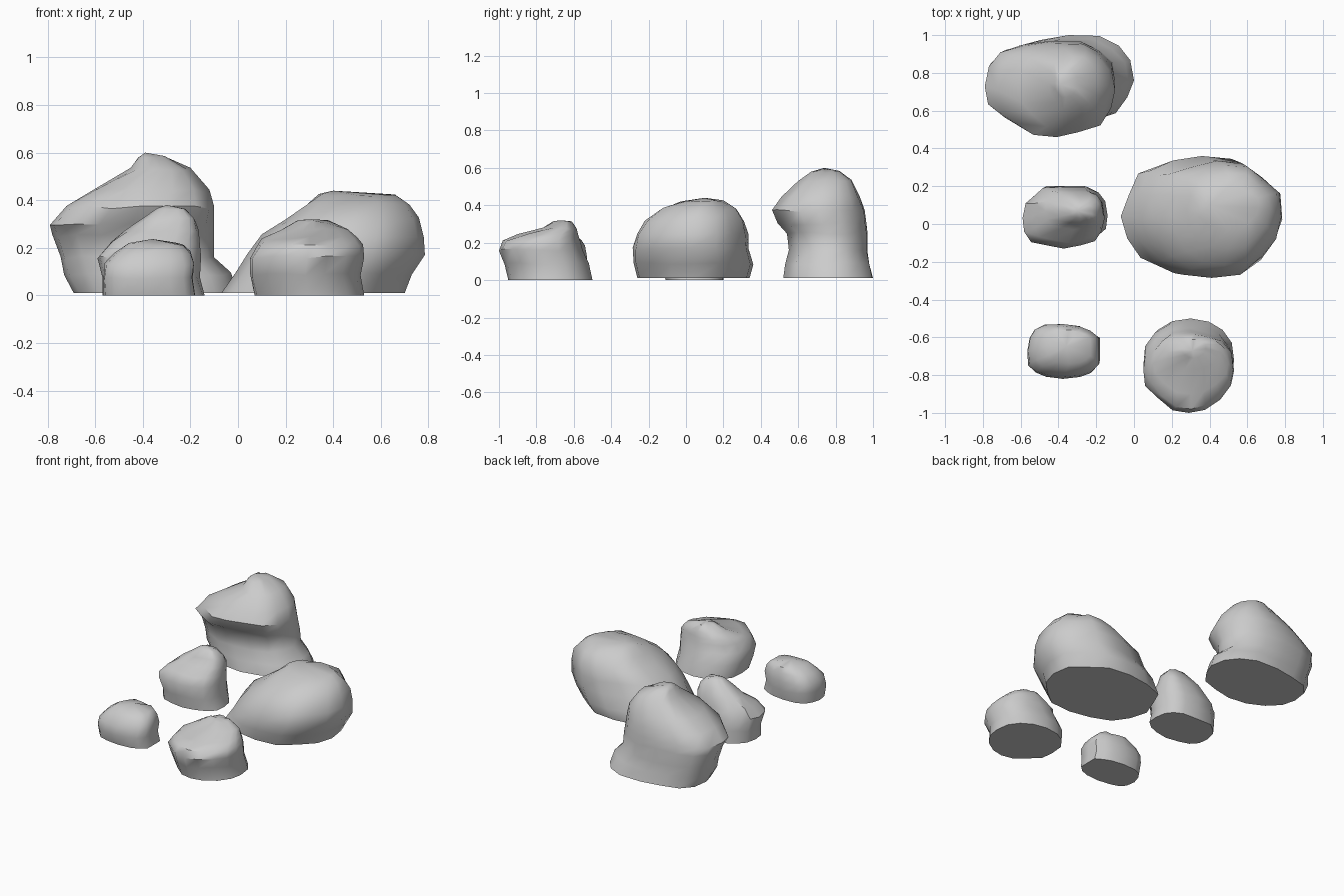
import bpy, bmesh, math, random

if "Cube" in bpy.data.objects:
    bpy.data.objects.remove(bpy.data.objects["Cube"])

SIDES = 16


def spow(v, e):
    return math.copysign(abs(v) ** e, v)


def rock(name, seed, levels, apex, front=0.85, back=0.85):
    """Loft rounded rings; each level is (z, x_min, x_max, y_min, y_max)."""
    rng = random.Random(seed)
    bm = bmesh.new()
    column = [rng.uniform(-0.05, 0.05) for _ in range(SIDES)]
    rings = []
    for i, (z, x0, x1, y0, y1) in enumerate(levels):
        ring = []
        for k in range(SIDES):
            a = 2 * math.pi * k / SIDES
            c, s = math.cos(a), math.sin(a)
            c = 0 if abs(c) < 1e-6 else c
            s = 0 if abs(s) < 1e-6 else s
            e = front if s < 0 else back
            # keep extreme points exact, chip the others
            f = 1 if k % 4 == 0 else 1 + column[k] + rng.uniform(-0.025, 0.025)
            dz = rng.uniform(-0.007, 0.007) if i else 0
            cx, cy = spow(c, e) * f, spow(s, e) * f
            ring.append(bm.verts.new((
                (x0 + x1) / 2 + (x1 - x0) / 2 * max(-1, min(1, cx)),
                (y0 + y1) / 2 + (y1 - y0) / 2 * max(-1, min(1, cy)),
                z + dz)))
        rings.append(ring)
    for low, high in zip(rings, rings[1:]):
        for k in range(SIDES):
            n = (k + 1) % SIDES
            bm.faces.new((low[k], low[n], high[n], high[k]))
    bm.faces.new(rings[0][::-1])
    top = bm.verts.new(apex)
    for k in range(SIDES):
        bm.faces.new((rings[-1][k], rings[-1][(k + 1) % SIDES], top))
    bmesh.ops.recalc_face_normals(bm, faces=bm.faces)
    mesh = bpy.data.meshes.new(name)
    bm.to_mesh(mesh)
    bm.free()
    ob = bpy.data.objects.new(name, mesh)
    bpy.context.collection.objects.link(ob)
    bpy.ops.object.select_all(action='DESELECT')
    ob.select_set(True)
    bpy.context.view_layer.objects.active = ob
    bpy.ops.object.shade_smooth_by_angle(angle=math.radians(45))
    return ob


# Tall boulder at the back, with a brow at the front and a foot to the right
rock("tall_boulder", 14, [
    (.01, -.69, .00, .52, 1.0), (.09, -.73, -.03, .53, .98),
    (.16, -.745, -.10, .55, .97), (.25, -.78, -.10, .54, .97),
    (.30, -.79, -.10, .49, .965), (.37, -.72, -.10, .46, .955),
    (.44, -.61, -.12, .51, .93), (.53, -.45, -.20, .60, .885),
    (.58, -.42, -.30, .67, .82)],
    (-.39, .74, .60), front=1.0, back=.85)

# Broad boulder on the right, sloping down to the left
rock("broad_boulder", 8, [
    (.01, -.07, .70, -.26, .34), (.09, -.01, .73, -.28, .36),
    (.17, .04, .785, -.285, .335), (.25, .10, .78, -.26, .335),
    (.32, .20, .76, -.22, .31), (.38, .28, .72, -.13, .27),
    (.42, .34, .66, -.03, .20)],
    (.40, .10, .44), front=.97, back=.92)

# Small rock with a knob at its back right
rock("knobbed_rock", 5, [
    (.00, -.57, -.14, -.11, .20), (.08, -.57, -.16, -.12, .20),
    (.16, -.59, -.155, -.13, .195), (.22, -.54, -.16, -.10, .18),
    (.27, -.47, -.165, -.03, .17), (.32, -.40, -.18, .00, .14),
    (.36, -.34, -.22, .03, .11)],
    (-.30, .07, .38), back=.75)

# Front right rock: a shelf in front of a raised back ridge
rock("shelf_rock", 6, [
    (.00, .07, .53, -.95, -.50), (.09, .05, .515, -.97, -.52),
    (.16, .05, .53, -1.0, -.55), (.21, .08, .525, -.98, -.565),
    (.24, .10, .50, -.90, -.575), (.275, .18, .46, -.77, -.585),
    (.31, .25, .38, -.71, -.61)],
    (.31, -.67, .32), front=1.1, back=.9)

# Smallest rock, a low dome
rock("small_rock", 2, [
    (.00, -.565, -.18, -.80, -.54), (.07, -.565, -.19, -.82, -.53),
    (.13, -.56, -.185, -.81, -.53), (.18, -.52, -.20, -.78, -.54),
    (.215, -.46, -.23, -.74, -.56)],
    (-.36, -.65, .237), front=.75, back=.75)
